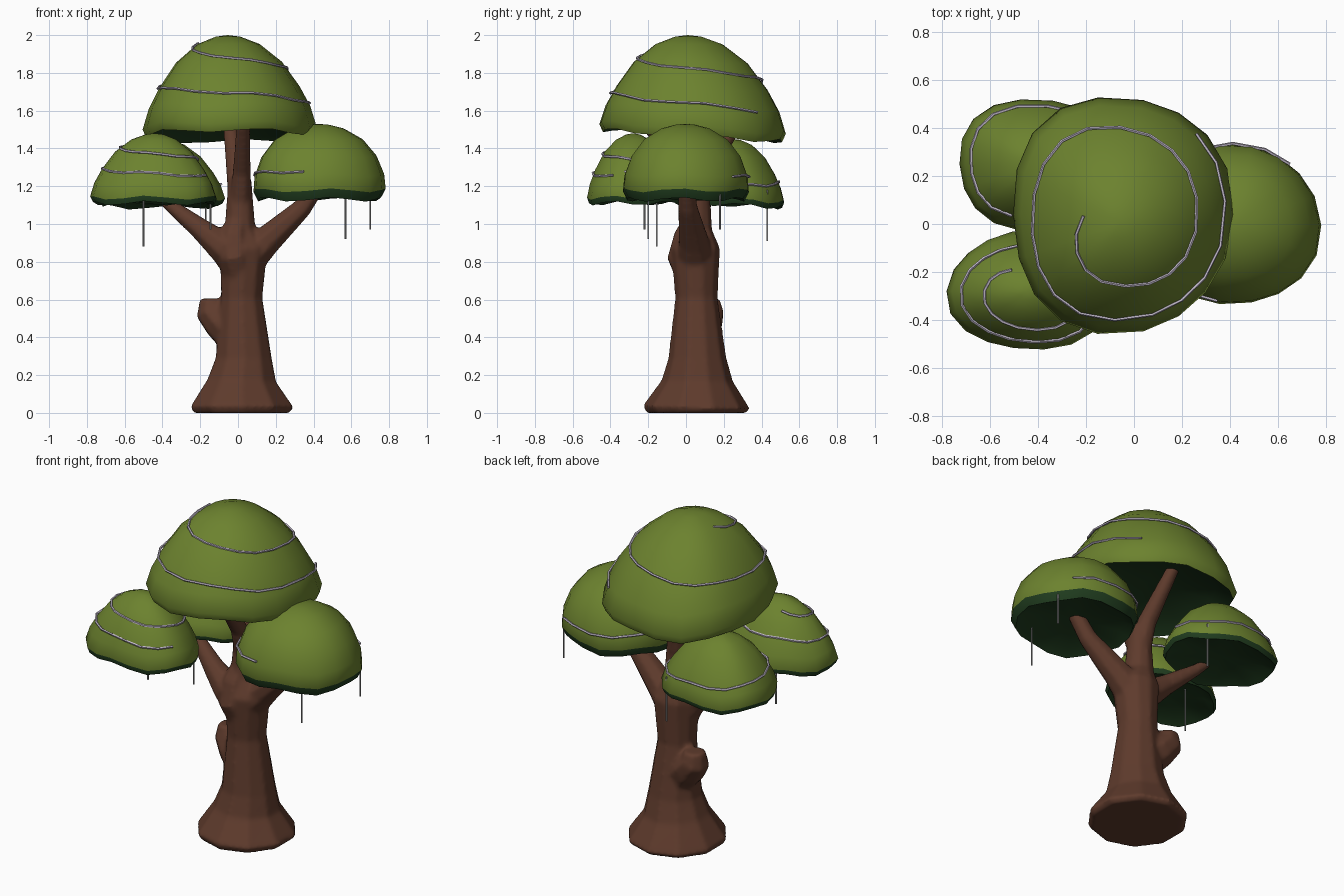
import bpy, bmesh
from math import sin, cos, radians, copysign, pi
from mathutils import Vector, Quaternion

cube = bpy.data.objects.get("Cube")
if cube:
    bpy.data.objects.remove(cube)


def material(name, colour):
    mat = bpy.data.materials.new(name)
    mat.use_nodes = True
    mat.diffuse_color = (*colour, 1)
    mat.node_tree.nodes["Principled BSDF"].inputs["Base Color"].default_value = (*colour, 1)
    return mat


leaf = material("leaf green", (0.15, 0.224, 0.028))
shade = material("underside green", (0.014, 0.044, 0.013))
bark = material("bark brown", (0.112, 0.043, 0.025))
vine_mat = material("vine lilac grey", (0.52, 0.47, 0.57))
string_mat = material("string grey", (0.3, 0.3, 0.3))


def finish(name, bm, mats, sharp=55):
    bmesh.ops.recalc_face_normals(bm, faces=bm.faces)
    mesh = bpy.data.meshes.new(name)
    bm.to_mesh(mesh)
    bm.free()
    for mat in mats:
        mesh.materials.append(mat)
    mesh.shade_smooth()
    mesh.set_sharp_from_angle(angle=radians(sharp))
    obj = bpy.data.objects.new(name, mesh)
    bpy.context.collection.objects.link(obj)
    return obj


def bridge(bm, low, high, index=0):
    n = len(low)
    for i in range(n):
        j = (i + 1) % n
        bm.faces.new((low[i], low[j], high[j], high[i])).material_index = index


def sweep(bm, path, radii, sides=8):
    """Sweep a round section along a path, with capped ends."""
    path = [Vector(p) for p in path]
    heading, turn, previous = Vector((0, 0, 1)), Quaternion(), None
    for i, p in enumerate(path):
        ahead = (path[min(i + 1, len(path) - 1)] - path[max(i - 1, 0)]).normalized()
        turn = heading.rotation_difference(ahead) @ turn
        heading = ahead
        ring = []
        for k in range(sides):
            a = 2 * pi * (k + 0.5) / sides
            ring.append(bm.verts.new(p + turn @ Vector((cos(a), sin(a), 0)) * radii[i]))
        if previous:
            bridge(bm, previous, ring)
        else:
            bm.faces.new(ring)
        previous = ring
    bm.faces.new(previous)


def cord(name, path, radius, mat):
    bm = bmesh.new()
    sweep(bm, path, [radius] * len(path), 5)
    finish(name, bm, [mat])


# Crown outlines: (radius, height) fractions from rim to top
CONE = [(0.96, 0), (1, 0.08), (0.93, 0.28), (0.81, 0.48), (0.61, 0.73), (0.36, 0.91), (0.14, 0.985)]
DOME = [(0.93, 0), (1, 0.12), (0.98, 0.32), (0.87, 0.57), (0.67, 0.79), (0.38, 0.94), (0.15, 0.99)]


class Crown:
    def __init__(self, name, centre, size, profile, tilt=0, lean=0, wobble=0.025, phase=0,
                 square=0.94, rim_dark=True, hollow=0.12):
        self.centre, self.size, self.profile = Vector(centre), size, profile
        self.tilt, self.lean = tilt, lean
        self.wobble, self.phase, self.square = wobble, phase, square
        bm = bmesh.new()
        rings = [self.ring(bm, r, h) for r, h in profile]
        for i in range(len(rings) - 1):
            bridge(bm, rings[i], rings[i + 1], int(rim_dark and i == 0))
        self.cap(bm, rings[-1], 1, 0)
        # Recessed dark underside
        inner = self.ring(bm, 0.78, hollow * 0.6)
        bridge(bm, inner, rings[0], 1)
        self.cap(bm, inner, hollow, 1)
        finish(name, bm, [leaf, shade])

    def point(self, angle, radius, height):
        def power(v):
            return copysign(abs(v) ** self.square, v)
        radius *= 1 + self.wobble * sin(3 * angle + self.phase + height)
        x = power(cos(angle)) * radius * self.size[0]
        y = power(sin(angle)) * radius * self.size[1]
        ripple = 0.012 * sin(5 * angle + self.phase) * (1 - height)
        z = height * self.size[2] - self.tilt * y * (1 - height) + ripple
        return self.centre + Vector((x, y + self.lean * height ** 2, z))

    def ring(self, bm, radius, height):
        return [bm.verts.new(self.point(2 * pi * i / 18, radius, height)) for i in range(18)]

    def cap(self, bm, ring, height, index):
        tip = bm.verts.new(self.point(0, 0, height))
        for i, v in enumerate(ring):
            bm.faces.new((v, ring[(i + 1) % len(ring)], tip)).material_index = index

    def radius_at(self, height):
        for (r0, h0), (r1, h1) in zip(self.profile, self.profile[1:]):
            if h0 <= height <= h1:
                return r0 + (r1 - r0) * (height - h0) / (h1 - h0)
        return 0

    def vine(self, name, start, end, high, low):
        """Wind a thin vine down around the crown, steeper at first."""
        steps = max(2, round(abs(end - start) / 20))
        path = []
        for i in range(steps + 1):
            t = i / steps
            h = high + (low - high) * t ** 0.8
            path.append(self.point(radians(start + (end - start) * t), self.radius_at(h) + 0.018, h))
        cord(name, path, 0.007, vine_mat)


# Crowns with their vines
top = Crown("top_crown", (-0.055, 0.04, 1.467), (0.46, 0.495, 0.533), CONE, tilt=0.065, lean=-0.03,
            phase=1, square=0.9, rim_dark=False, hollow=0.2)
top.vine("top_vine", 175, 765, 0.92, 0.28)
left = Crown("left_crown", (0.425, -0.005, 1.13), (0.35, 0.335, 0.4), DOME, phase=2.1)
left.vine("left_vine", 258, 50, 0.38, 0.3)
front = Crown("front_right_crown", (-0.44, -0.28, 1.11), (0.335, 0.25, 0.37), CONE, wobble=0.035,
              phase=3.8)
front.vine("front_right_vine", 120, 693, 0.88, 0.38)
back = Crown("back_right_crown", (-0.405, 0.25, 1.1), (0.33, 0.275, 0.35), CONE, tilt=0.05,
             phase=0.8, square=0.9)
back.vine("back_right_vine", 250, 0, 0.5, 0.3)

# Trunk with flared foot
wood = bmesh.new()
sweep(wood,
      [(0.02, 0.055, 0), (0.02, 0.055, 0.03), (0.02, 0.06, 0.17), (0.03, 0.06, 0.29),
       (0.02, 0.055, 0.61), (0.03, 0.05, 0.87), (0.01, 0.055, 0.97), (0.01, 0.06, 1.25)],
      [0.265, 0.285, 0.19, 0.155, 0.113, 0.132, 0.085, 0.062], 10)

# Branches holding the crowns
sweep(wood, [(0.04, 0.05, 0.81), (0.15, 0.04, 0.91), (0.34, 0.01, 1.085), (0.43, 0, 1.22)],
      [0.11, 0.083, 0.054, 0.045])
sweep(wood, [(0.02, 0.05, 0.78), (-0.08, 0.01, 0.88), (-0.2, 0.04, 0.975), (-0.36, 0.1, 1.1),
             (-0.47, 0.14, 1.2)],
      [0.11, 0.088, 0.06, 0.036, 0.02])
sweep(wood, [(0.01, 0.06, 1.1), (-0.01, 0.1, 1.28), (-0.05, 0.3, 1.58)], [0.065, 0.055, 0.035])
sweep(wood, [(0.01, 0.05, 1.1), (0.02, -0.02, 1.28), (0.03, -0.24, 1.58)], [0.06, 0.05, 0.035])

# Knot at the front of the fork
sweep(wood, [(0.02, 0.05, 0.68), (-0.02, -0.015, 0.83), (-0.02, 0.015, 0.93), (0, 0.05, 1.03)],
      [0.09, 0.09, 0.085, 0.06])

# Broken limb stump
sweep(wood, [(0, 0.07, 0.38), (-0.09, 0.1, 0.48), (-0.145, 0.12, 0.54), (-0.145, 0.12, 0.605)],
      [0.1, 0.1, 0.085, 0.06])

# Fuse the wood into one softly blended surface
trunk = finish("trunk_and_branches", wood, [bark])
fuse = trunk.modifiers.new("fuse", 'REMESH')
fuse.mode = 'VOXEL'
fuse.voxel_size = 0.012
fuse.use_smooth_shade = True
blend = trunk.modifiers.new("blend", 'SMOOTH')
blend.factor = 0.5
blend.iterations = 6

# Hanging strings
for i, (x, y, z) in enumerate([(-0.5, -0.155, 0.88), (-0.145, -0.22, 0.97), (-0.17, 0.43, 0.91),
                               (0.57, -0.2, 0.92), (0.7, 0.18, 0.97)]):
    cord(f"hanging_string_{i + 1}", [(x, y, z), (x, y, 1.18)], 0.005, string_mat)
